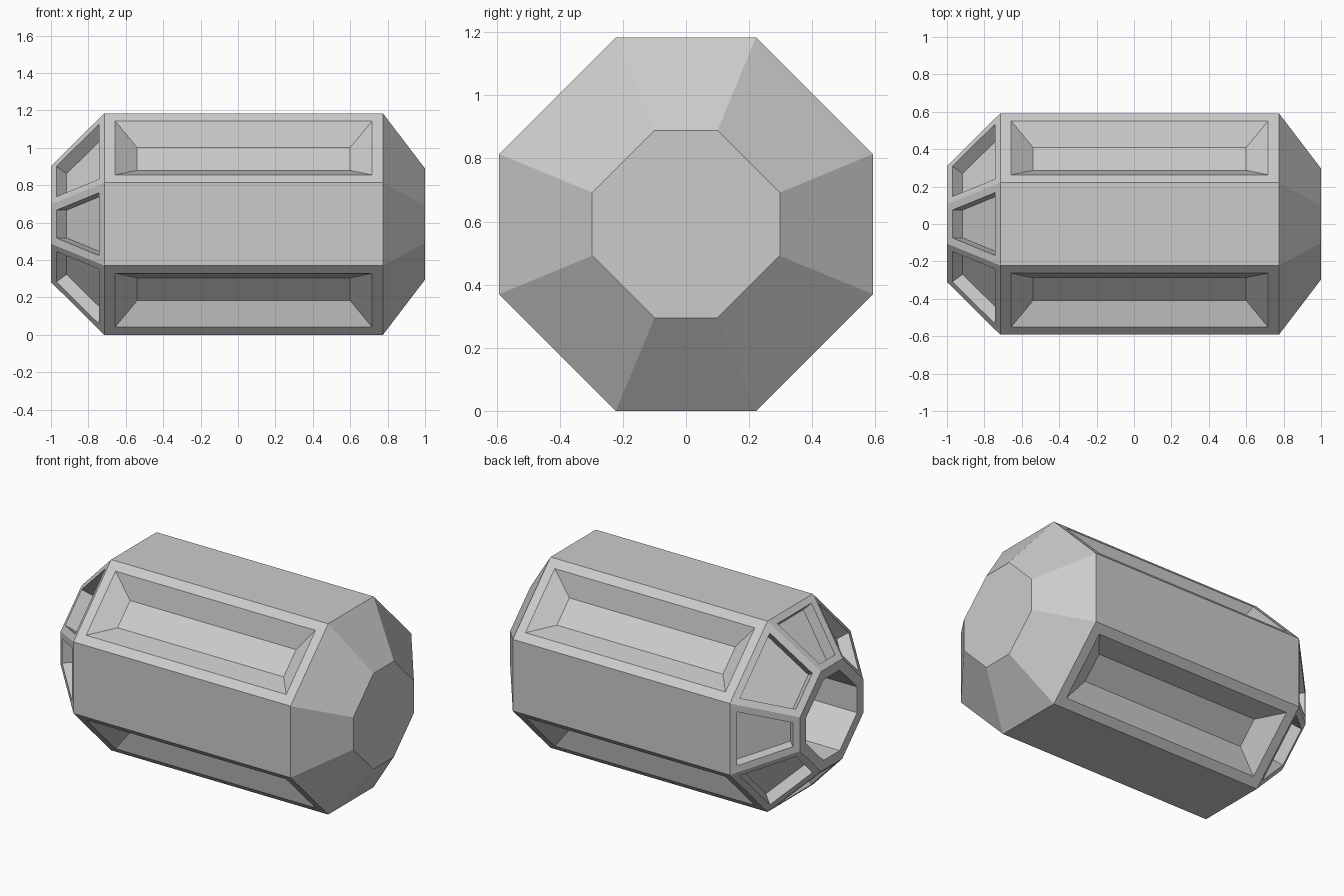
import bpy, bmesh
from mathutils import Vector

if "Cube" in bpy.data.objects:
    bpy.data.objects.remove(bpy.data.objects["Cube"])

CENTRE_Z = 0.592

# Octagonal cross-section: r = distance to flats, h = half length of upright and level flats
def ring(bm, x, r, h):
    pts = [(r, -h), (r, h), (h, r), (-h, r), (-r, h), (-r, -h), (-h, -r), (h, -r)]
    return [bm.verts.new((x, y, z + CENTRE_Z)) for y, z in pts]

# Inset a border on a face, then sink the middle with an optional taper
def recess(bm, face, border, taper, depth):
    bmesh.ops.inset_individual(bm, faces=[face], thickness=border, use_even_offset=True)
    bmesh.ops.inset_individual(bm, faces=[face], thickness=taper, depth=-depth,
                               use_even_offset=True)

bm = bmesh.new()
sections = [(-1.0, 0.31, 0.105), (-0.715, 0.592, 0.222),
            (0.775, 0.592, 0.222), (1.0, 0.297, 0.1)]
rings = [ring(bm, *s) for s in sections]
bands = []
for a, b in zip(rings, rings[1:]):
    bands.append([bm.faces.new((a[i], a[(i + 1) % 8], b[(i + 1) % 8], b[i]))
                  for i in range(8)])
left_end = bm.faces.new(rings[0][::-1])
right_end = bm.faces.new(rings[-1])
bmesh.ops.recalc_face_normals(bm, faces=bm.faces[:])
bm.normal_update()

# Tapered panels on the four diagonal sides
for f in bands[1][1::2]:
    recess(bm, f, 0.058, 0.117, 0.083)
# Straight-walled pockets on the left slopes
for f in bands[0]:
    recess(bm, f, 0.041, 0.0, 0.078)
# Deep bore in the left end
recess(bm, left_end, 0.06, 0.0, 0.45)

mesh = bpy.data.meshes.new("octagonal_canister")
bm.to_mesh(mesh)
bm.free()
obj = bpy.data.objects.new("octagonal_canister", mesh)
bpy.context.collection.objects.link(obj)
